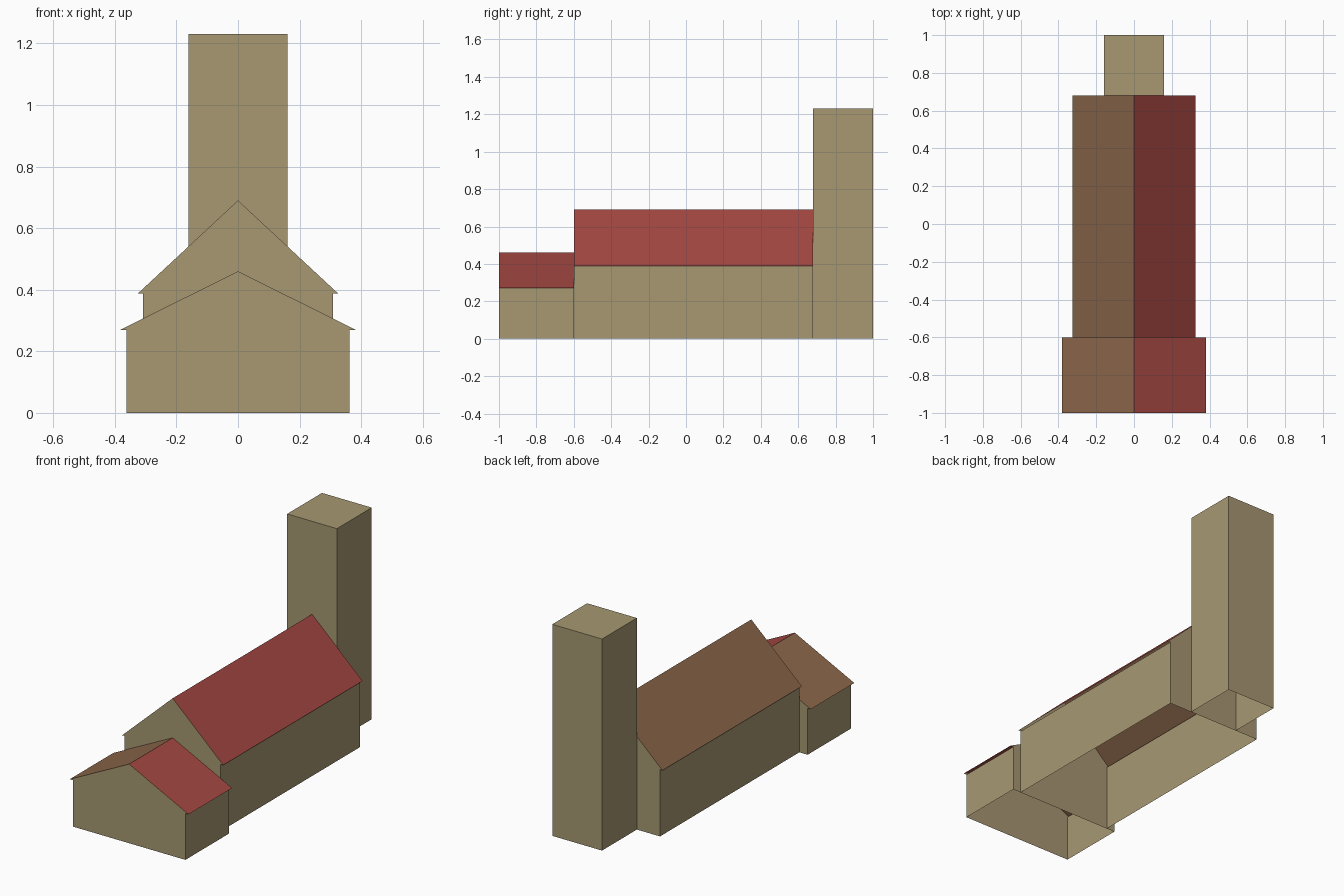
import bpy

if "Cube" in bpy.data.objects:
    bpy.data.objects.remove(bpy.data.objects["Cube"])


def material(name, colour):
    mat = bpy.data.materials.new(name)
    mat.diffuse_color = (*colour, 1)
    mat.use_nodes = True
    mat.node_tree.nodes["Principled BSDF"].inputs["Base Color"].default_value = mat.diffuse_color
    return mat


STONE = material("tan stone", (0.386, 0.314, 0.171))
RED = material("red roof", (0.367, 0.063, 0.053))
BROWN = material("brown roof", (0.258, 0.133, 0.069))


def add_object(name, verts, faces, mat):
    mesh = bpy.data.meshes.new(name)
    mesh.from_pydata(verts, [], faces)
    mesh.materials.append(mat)
    obj = bpy.data.objects.new(name, mesh)
    bpy.context.collection.objects.link(obj)
    return obj


def gabled_hall(name, wall, eave, y0, y1, eave_z, ridge_z):
    """Floorless hall: two gable ends, two side walls and thin roof slopes."""
    outline = [(-wall, 0), (wall, 0), (wall, eave_z), (eave, eave_z),
               (0, ridge_z), (-eave, eave_z), (-wall, eave_z)]
    n = len(outline)
    verts = [(x, y, z) for y in (y0, y1) for x, z in outline]
    faces = [tuple(range(n)), tuple(reversed(range(n, 2 * n))),
             (1, 1 + n, 2 + n, 2), (0, 6, 6 + n, n)]
    add_object(name + "_walls", verts, faces, STONE)

    # Right slope is red, left slope is brown
    for side, label, mat in ((1, "right", RED), (-1, "left", BROWN)):
        slope = [(side * eave, y0, eave_z), (side * eave, y1, eave_z),
                 (0, y1, ridge_z), (0, y0, ridge_z)]
        face = (0, 1, 2, 3) if side > 0 else (3, 2, 1, 0)
        add_object(f"{name}_roof_{label}", slope, [face], mat)


# Low wide porch at the front and long nave behind it
gabled_hall("porch", 0.362, 0.382, -1.0, -0.6, 0.27, 0.46)
gabled_hall("nave", 0.309, 0.325, -0.6, 0.68, 0.388, 0.69)

# Square tower at the back, open underneath
T, Y0, Y1, H = 0.16, 0.68, 1.0, 1.23
corners = [(-T, Y0), (T, Y0), (T, Y1), (-T, Y1)]
verts = [(x, y, z) for z in (0, H) for x, y in corners]
sides = [(i, (i + 1) % 4, (i + 1) % 4 + 4, i + 4) for i in range(4)]
add_object("tower", verts, sides + [(4, 5, 6, 7)], STONE)
